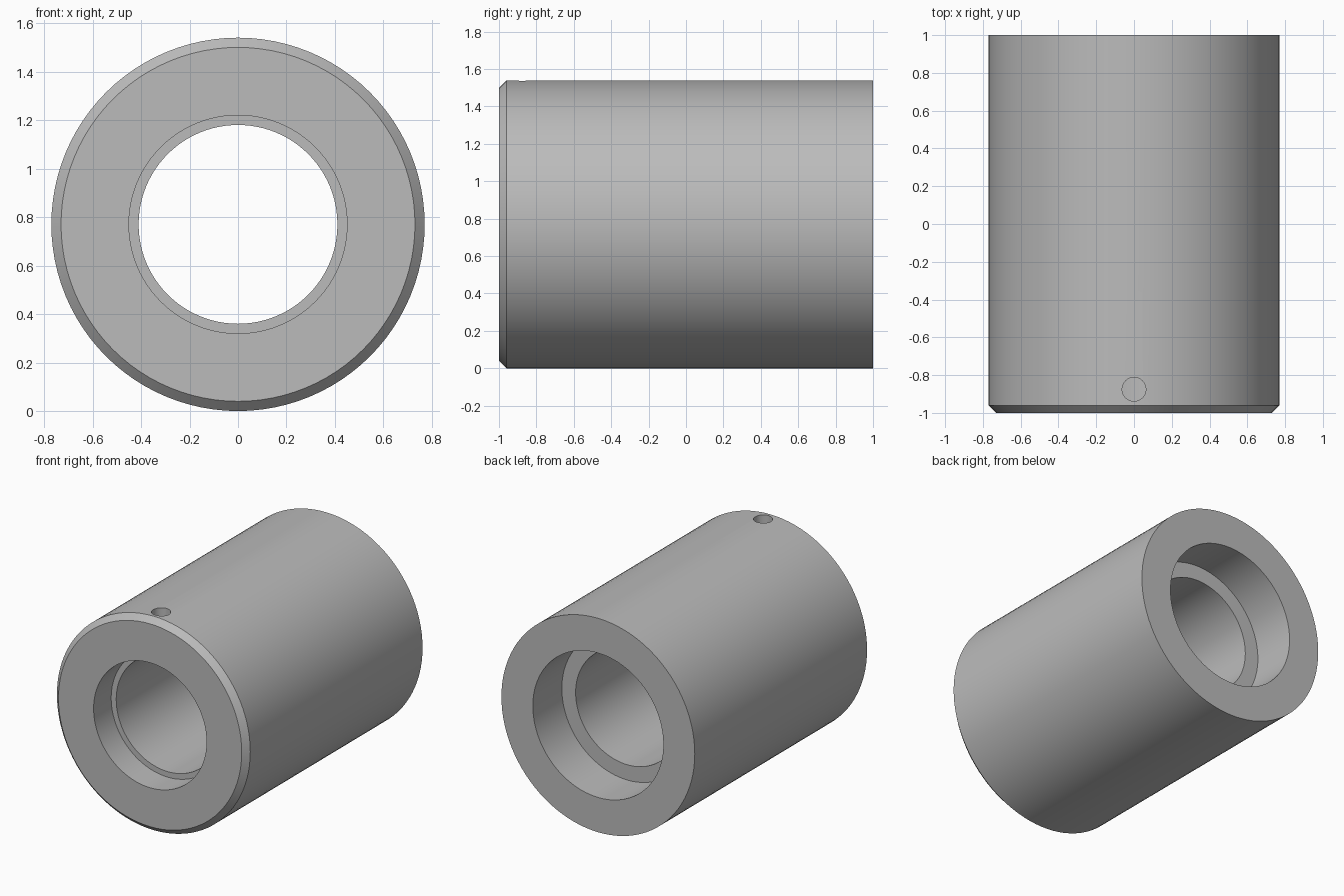
import bpy
import bmesh
from math import pi, radians
from mathutils import Matrix, Vector

cube = bpy.data.objects.get("Cube")
if cube:
    bpy.data.objects.remove(cube, do_unlink=True)

RADIUS = 0.77
SEGMENTS = 96

# Plain grey metal
grey = bpy.data.materials.new("grey metal")
grey.use_nodes = True
colour = (0.5, 0.5, 0.5, 1)
grey.diffuse_color = colour
grey.node_tree.nodes["Principled BSDF"].inputs["Base Color"].default_value = colour


def add_object(name, bm):
    bmesh.ops.recalc_face_normals(bm, faces=bm.faces[:])
    mesh = bpy.data.meshes.new(name)
    bm.to_mesh(mesh)
    bm.free()
    mesh.materials.append(grey)
    obj = bpy.data.objects.new(name, mesh)
    bpy.context.collection.objects.link(obj)
    return obj


# Bushing: closed (radius, y) section with front chamfer and stepped bore
section = [
    (0.73, -1), (RADIUS, -0.96), (RADIUS, 1),
    (0.52, 1), (0.52, 0.67), (0.41, 0.67),
    (0.41, -0.8), (0.45, -0.8), (0.45, -1),
]
bm = bmesh.new()
verts = [bm.verts.new((0, y, RADIUS + r)) for r, y in section]
edges = [bm.edges.new((v, verts[i - 1])) for i, v in enumerate(verts)]
bmesh.ops.spin(bm, geom=verts + edges, cent=(0, 0, RADIUS), axis=(0, 1, 0),
               angle=2 * pi, steps=SEGMENTS)
bmesh.ops.remove_doubles(bm, verts=bm.verts[:], dist=0.0001)
bushing = add_object("bushing", bm)

# Radial hole from the top into the front counterbore
bm = bmesh.new()
bmesh.ops.create_cone(bm, cap_ends=True, segments=32, radius1=0.063,
                      radius2=0.063, depth=0.7,
                      matrix=Matrix.Translation(Vector((0, -0.875, 1.4))))
cutter = add_object("hole_cutter", bm)
cutter.hide_render = True

cut = bushing.modifiers.new("radial hole", "BOOLEAN")
cut.operation = "DIFFERENCE"
cut.solver = "EXACT"
cut.object = cutter
bpy.context.view_layer.objects.active = bushing
bushing.select_set(True)
bpy.ops.object.modifier_apply(modifier=cut.name)
bpy.data.objects.remove(cutter, do_unlink=True)
bpy.ops.object.shade_smooth_by_angle(angle=radians(30))
